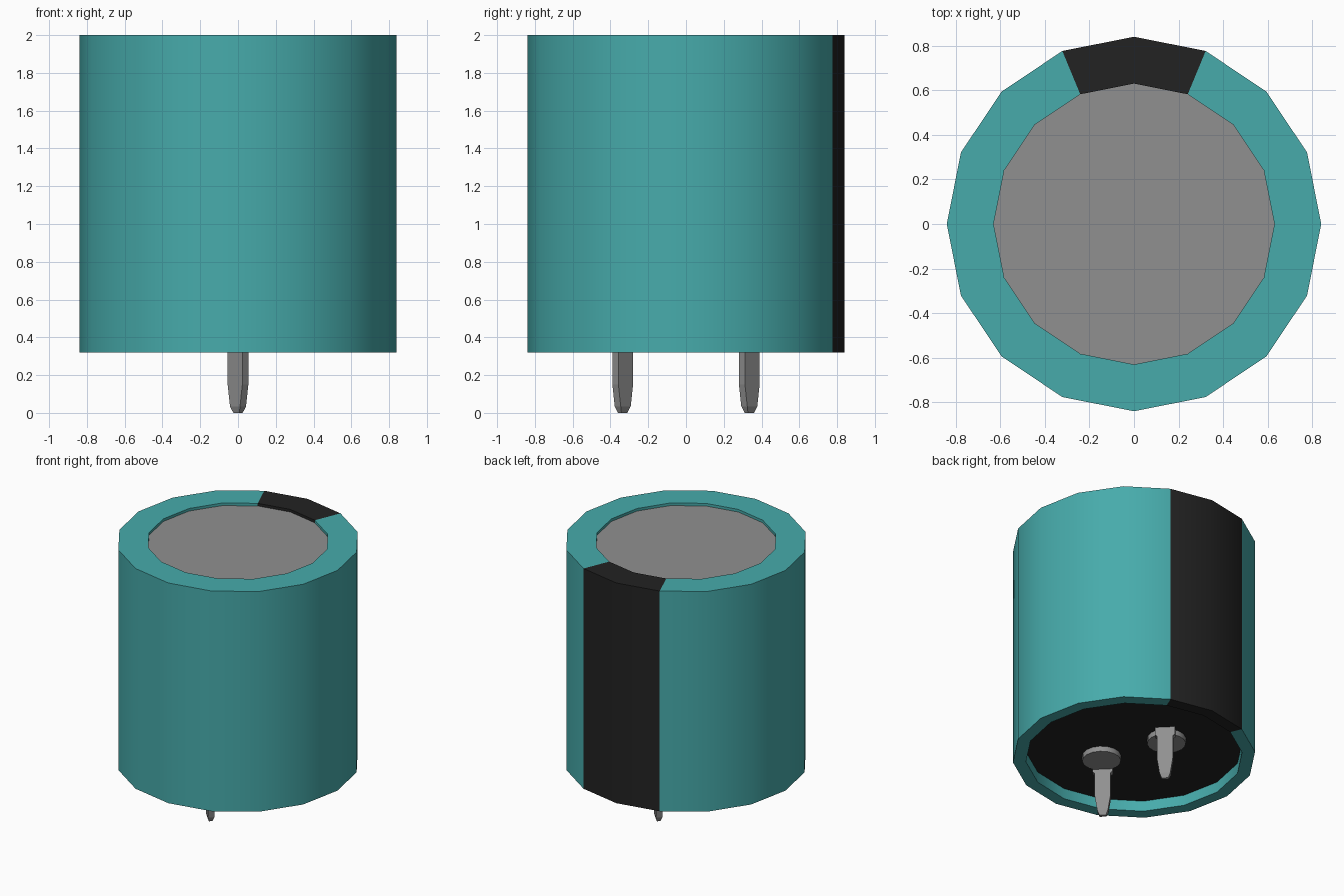
import bpy, bmesh, math
from mathutils import Matrix, Vector

cube = bpy.data.objects.get("Cube")
if cube:
    bpy.data.objects.remove(cube, do_unlink=True)


def material(name, r, g, b, roughness=0.6):
    m = bpy.data.materials.new(name)
    m.use_nodes = True
    m.diffuse_color = (r, g, b, 1)
    bsdf = m.node_tree.nodes["Principled BSDF"]
    bsdf.inputs["Base Color"].default_value = (r, g, b, 1)
    bsdf.inputs["Roughness"].default_value = roughness
    return m


teal = material("teal sleeve", 0.063, 0.41, 0.41)
black = material("black", 0.016, 0.016, 0.016)
metal = material("grey metal", 0.28, 0.28, 0.28)

SIDES = 16
BOTTOM, TOP, RADIUS = 0.32, 2.0, 0.84


def finish(name, bm, *mats, smooth=True):
    bmesh.ops.recalc_face_normals(bm, faces=bm.faces)
    mesh = bpy.data.meshes.new(name)
    bm.to_mesh(mesh)
    bm.free()
    for m in mats:
        mesh.materials.append(m)
    ob = bpy.data.objects.new(name, mesh)
    bpy.context.collection.objects.link(ob)
    if smooth:
        bpy.ops.object.select_all(action='DESELECT')
        ob.select_set(True)
        bpy.context.view_layer.objects.active = ob
        bpy.ops.object.shade_smooth_by_angle(angle=math.radians(30))
    return ob


def ring(bm, radius, z):
    return [bm.verts.new((radius * math.cos(a), radius * math.sin(a), z))
            for a in (i * math.tau / SIDES for i in range(SIDES))]


def disc(name, radius, low, high, mat, centre=(0, 0)):
    bm = bmesh.new()
    place = Matrix.Translation((centre[0], centre[1], (low + high) / 2))
    bmesh.ops.create_cone(bm, cap_ends=True, segments=SIDES, radius1=radius,
                          radius2=radius, depth=high - low)
    # put corners on the axes so the disc meets the sleeve exactly
    first = max(bm.verts, key=lambda v: v.co.x).co
    turn = Matrix.Rotation(-math.atan2(first.y, first.x), 4, 'Z')
    bmesh.ops.transform(bm, matrix=place @ turn, verts=bm.verts)
    return finish(name, bm, mat)


# Sleeve: turned profile, with a black stripe on the two rear segments
bm = bmesh.new()
profile = [(0.63, 1.96), (0.63, TOP), (RADIUS, TOP),
           (RADIUS, BOTTOM), (0.75, BOTTOM), (0.75, 0.42)]
rings = [ring(bm, r, z) for r, z in profile]
for a, b in zip(rings, rings[1:] + rings[:1]):
    for i in range(SIDES):
        j = (i + 1) % SIDES
        face = bm.faces.new((a[i], a[j], b[j], b[i]))
        c = face.calc_center_median()
        face.material_index = int(c.y > 2 * abs(c.x))
finish("sleeve", bm, teal, black)

# Can top and base plate, both slightly recessed
disc("can_top", 0.63, 1.94, 1.98, metal)
disc("base_plate", 0.75, 0.40, 0.44, black)

# Pins: tapered flat strips set diagonally, each beside a rivet
levels = [(0, 0.045, 0.025), (0.035, 0.075, 0.045), (0.15, 0.11, 0.045),
          (0.33, 0.11, 0.045), (0.34, 0.14, 0.045), (0.42, 0.14, 0.045)]
for side, label in ((1, "rear"), (-1, "front")):
    bm = bmesh.new()
    place = Matrix.Translation((0, side * 0.335, 0)) @ Matrix.Rotation(
        math.radians(135), 4, 'Z')
    loops = []
    for z, w, t in levels:
        corners = [(-1, -1), (1, -1), (1, 1), (-1, 1)]
        loops.append([bm.verts.new(place @ Vector((x * w / 2, y * t / 2, z)))
                      for x, y in corners])
    for a, b in zip(loops, loops[1:]):
        for i in range(4):
            j = (i + 1) % 4
            bm.faces.new((a[i], a[j], b[j], b[i]))
    bm.faces.new(loops[0])
    bm.faces.new(loops[-1])
    finish(label + "_pin", bm, metal, smooth=False)
    disc(label + "_rivet", 0.134, 0.36, 0.41, metal,
         (-0.095 * side, 0.236 * side))
